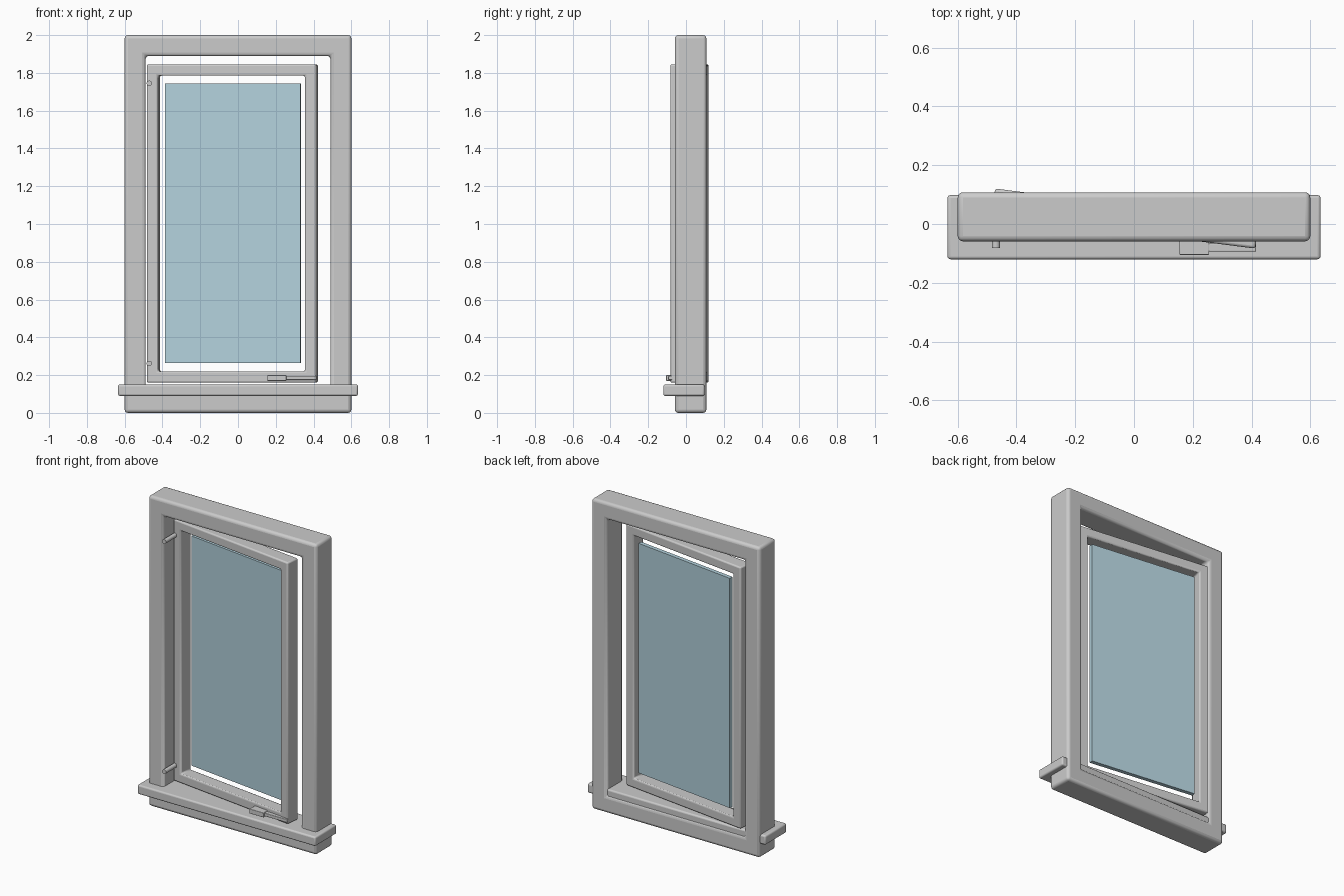
import bpy, bmesh, math
from mathutils import Matrix, Vector

if "Cube" in bpy.data.objects:
    bpy.data.objects.remove(bpy.data.objects["Cube"])


def finish(name, bm, bevel, segments=3):
    """Turn a bmesh into a bevelled, smooth-shaded object."""
    bmesh.ops.recalc_face_normals(bm, faces=bm.faces[:])
    mesh = bpy.data.meshes.new(name)
    bm.to_mesh(mesh)
    bm.free()
    ob = bpy.data.objects.new(name, mesh)
    bpy.context.collection.objects.link(ob)
    if bevel:
        mod = ob.modifiers.new("Bevel", 'BEVEL')
        mod.width = bevel
        mod.segments = segments
        mod.limit_method = 'ANGLE'
    bpy.ops.object.select_all(action='DESELECT')
    ob.select_set(True)
    bpy.context.view_layer.objects.active = ob
    bpy.ops.object.shade_smooth_by_angle(angle=math.radians(35))
    return ob


def box(name, x, y, z, bevel):
    bm = bmesh.new()
    bmesh.ops.create_cube(bm, size=1)
    for v in bm.verts:
        v.co = Vector([(r[0] + r[1]) / 2 + c * (r[1] - r[0])
                       for c, r in zip(v.co, (x, y, z))])
    return finish(name, bm, bevel)


def ring(name, outer, inner, y, bevel):
    """Mitred rectangular frame; outer and inner are (x0, x1, z0, z1)."""
    bm = bmesh.new()
    loops = []
    for (x0, x1, z0, z1), yy in ((outer, y[0]), (inner, y[0]), (inner, y[1]), (outer, y[1])):
        loops.append([bm.verts.new((px, yy, pz))
                      for px, pz in ((x0, z0), (x1, z0), (x1, z1), (x0, z1))])
    for i in range(4):
        a, b = loops[i], loops[(i + 1) % 4]
        for j in range(4):
            k = (j + 1) % 4
            bm.faces.new((a[j], a[k], b[k], b[j]))
    return finish(name, bm, bevel)


# Fixed outer frame and projecting sill
ring("outer_frame", (-0.6, 0.6, 0, 2), (-0.49, 0.49, 0.11, 1.89), (-0.059, 0.108), 0.018)
box("sill", (-0.635, 0.635), (-0.12, 0.098), (0.09, 0.15), 0.01)

# Sash and glass, swung slightly open on the left side
swing = Matrix.Translation((-0.03, 0.0185, 0)) @ Matrix.Rotation(math.radians(-7.3), 4, 'Z')
sash = ring("sash", (-0.452, 0.452, 0.16, 1.845), (-0.392, 0.392, 0.22, 1.785),
            (-0.045, 0.045), 0.009)
glass = box("glass_pane", (-0.361, 0.361), (0.012, 0.038), (0.265, 1.745), 0)
for ob in (sash, glass):
    ob.matrix_world = swing

mat = bpy.data.materials.new("glass_blue")
mat.diffuse_color = (0.45, 0.64, 0.72, 1)
mat.use_nodes = True
mat.node_tree.nodes["Principled BSDF"].inputs["Base Color"].default_value = mat.diffuse_color
glass.data.materials.append(mat)

# Hinge pins
for label, z in (("lower", 0.262), ("upper", 1.745)):
    bm = bmesh.new()
    bmesh.ops.create_cone(bm, cap_ends=True, segments=20, radius1=0.014, radius2=0.014, depth=0.12,
                          matrix=Matrix.Translation((-0.47, -0.021, z))
                          @ Matrix.Rotation(math.pi / 2, 4, 'X'))
    finish(label + "_hinge_pin", bm, 0)

# Handle
box("handle_base", (0.155, 0.256), (-0.105, -0.05), (0.17, 0.2), 0.003)
box("handle_lever", (0.25, 0.415), (-0.094, -0.066), (0.175, 0.196), 0.003)
